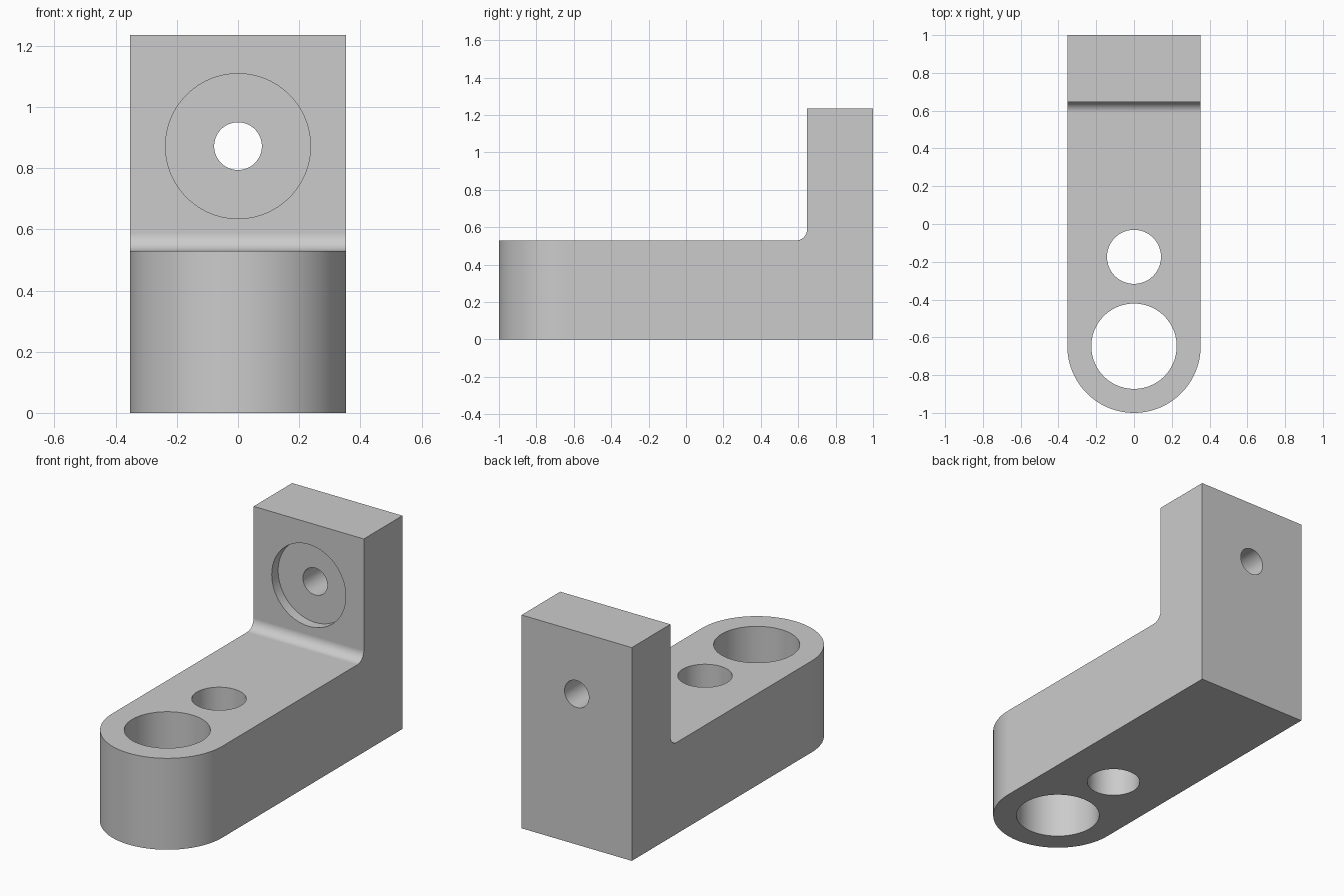
import bpy, bmesh, math
from mathutils import Matrix

if "Cube" in bpy.data.objects:
    bpy.data.objects.remove(bpy.data.objects["Cube"])

U = 1 / 17            # design unit: part is 34 units long
HALF = 6 * U          # half width and nose radius
SEG = 96


def prism(name, points, direction):
    """Extrude a closed loop of 3D points along a vector."""
    bm = bmesh.new()
    face = bm.faces.new([bm.verts.new(p) for p in points])
    ext = bmesh.ops.extrude_face_region(bm, geom=[face])
    verts = [v for v in ext["geom"] if isinstance(v, bmesh.types.BMVert)]
    bmesh.ops.translate(bm, verts=verts, vec=direction)
    bmesh.ops.recalc_face_normals(bm, faces=bm.faces)
    return to_object(name, bm)


def cylinder(name, radius, depth, centre, along_y=False):
    bm = bmesh.new()
    m = Matrix.Translation(centre)
    if along_y:
        m = m @ Matrix.Rotation(math.pi / 2, 4, 'X')
    bmesh.ops.create_cone(bm, cap_ends=True, segments=SEG, radius1=radius,
                          radius2=radius, depth=depth, matrix=m)
    return to_object(name, bm)


def to_object(name, bm):
    me = bpy.data.meshes.new(name)
    bm.to_mesh(me)
    bm.free()
    ob = bpy.data.objects.new(name, me)
    bpy.context.collection.objects.link(ob)
    return ob


def boolean(target, cutter, operation):
    mod = target.modifiers.new("cut", 'BOOLEAN')
    mod.operation, mod.object, mod.solver = operation, cutter, 'EXACT'
    bpy.context.view_layer.objects.active = target
    bpy.ops.object.modifier_apply(modifier=mod.name)
    bpy.data.objects.remove(cutter)


# L-shaped side profile with an inner fillet, left wide for trimming
base_h, top_h, wall_y, r = 9 * U, 21 * U, 11 * U, U
side = [(-1.2, 0), (1, 0), (1, top_h), (wall_y, top_h)]
for i in range(17):
    a = math.pi / 2 * i / 16
    side.append((wall_y - r + r * math.cos(a), base_h + r - r * math.sin(a)))
side.append((-1.2, base_h))
bracket = prism("angle_bracket", [(-0.6, y, z) for y, z in side], (1.2, 0, 0))

# Plan outline: straight sides with a round nose at the front
plan = [(HALF, 1.2), (-HALF, 1.2)]
for i in range(SEG // 2 + 1):
    a = math.pi + math.pi * i / (SEG // 2)
    plan.append((HALF * math.cos(a), -1 + HALF + HALF * math.sin(a)))
boolean(bracket, prism("plan_trim", [(x, y, -0.2) for x, y in plan], (0, 0, 1.8)), 'INTERSECT')

# Vertical holes in the base, then the bolt hole and its counterbore
boolean(bracket, cylinder("large_hole", 0.226, 2, (0, -1 + HALF, 0.3)), 'DIFFERENCE')
boolean(bracket, cylinder("small_hole", 0.143, 2, (0, -0.174, 0.3)), 'DIFFERENCE')
boolean(bracket, cylinder("bolt_hole", 0.078, 1, (0, 0.8, 0.872), True), 'DIFFERENCE')
boolean(bracket, cylinder("counterbore", 0.237, 0.4, (0, wall_y + U - 0.2, 0.872), True), 'DIFFERENCE')

# Plain grey finish
grey = bpy.data.materials.new("grey")
grey.diffuse_color = (0.6, 0.6, 0.6, 1)
grey.use_nodes = True
grey.node_tree.nodes["Principled BSDF"].inputs["Base Color"].default_value = grey.diffuse_color
bracket.data.materials.clear()
bracket.data.materials.append(grey)
for p in bracket.data.polygons:
    p.material_index = 0

# Smooth curves, sharp edges, flat large faces
bpy.ops.object.select_all(action='DESELECT')
bracket.select_set(True)
bpy.context.view_layer.objects.active = bracket
bpy.ops.object.shade_smooth_by_angle(angle=math.radians(30))
wn = bracket.modifiers.new("flat_faces", 'WEIGHTED_NORMAL')
wn.keep_sharp = True
